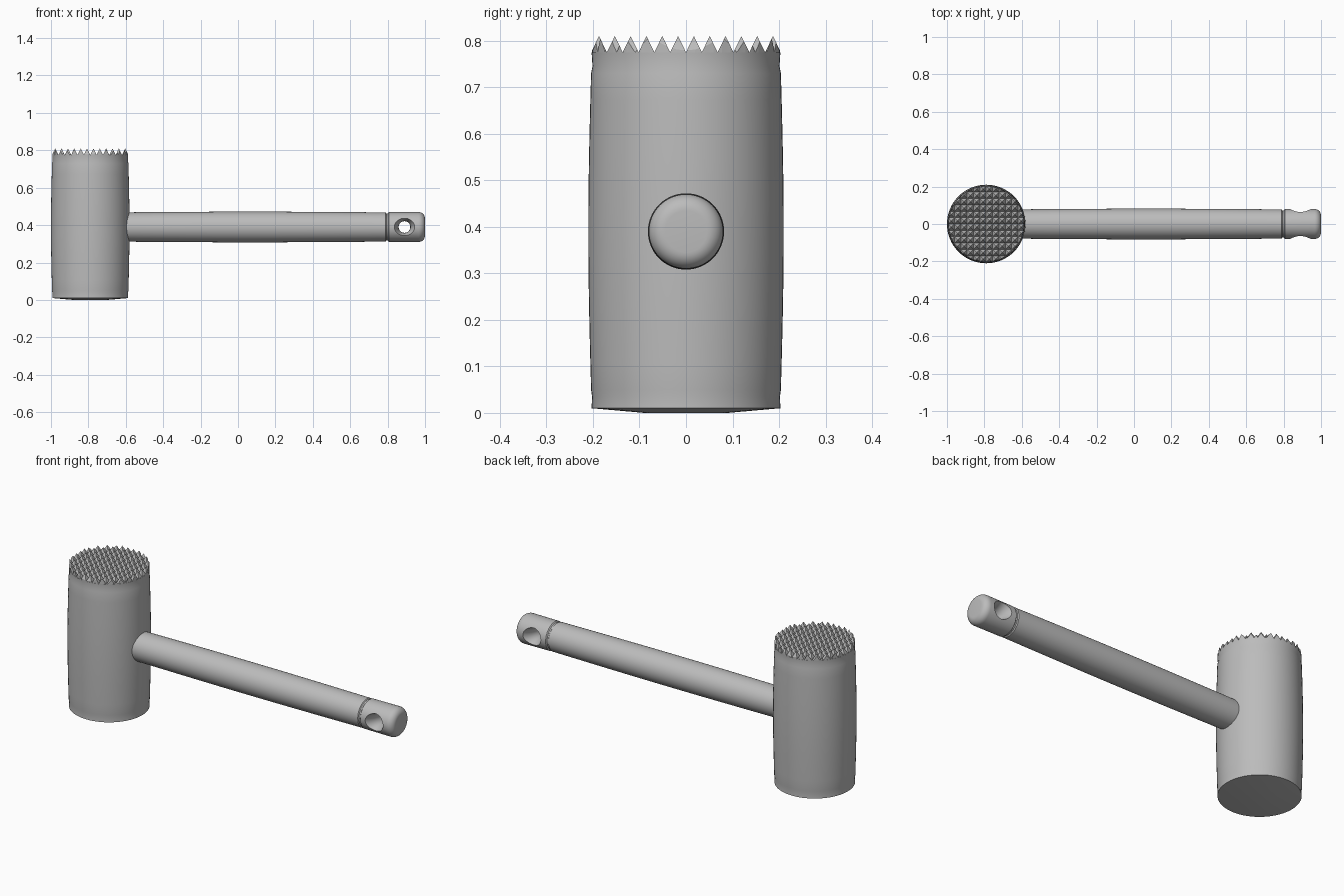
import bpy, bmesh, math
from mathutils import Matrix

cube = bpy.data.objects.get("Cube")
if cube:
    bpy.data.objects.remove(cube, do_unlink=True)

steel = bpy.data.materials.new("brushed_grey")
steel.use_nodes = True
GREY = (0.5, 0.5, 0.5, 1)
steel.diffuse_color = GREY
steel.node_tree.nodes["Principled BSDF"].inputs["Base Color"].default_value = GREY

HEAD_X, AXIS_Z, HOLE_X = -0.79, 0.39, 0.89


def finish(name, bm):
    bmesh.ops.recalc_face_normals(bm, faces=bm.faces)
    mesh = bpy.data.meshes.new(name)
    bm.to_mesh(mesh)
    bm.free()
    mesh.materials.append(steel)
    obj = bpy.data.objects.new(name, mesh)
    bpy.context.collection.objects.link(obj)
    return obj


def lathe(name, profile, turn, steps=64):
    """Closed solid of (radius, height) rings about z, then turned into place."""
    bm = bmesh.new()
    rings = []
    for r, h in profile:
        rings.append([bm.verts.new((r * math.cos(a), r * math.sin(a), h))
                      for a in (math.tau * i / steps for i in range(steps))])
    for low, high in zip(rings, rings[1:]):
        for i in range(steps):
            j = (i + 1) % steps
            bm.faces.new((low[i], low[j], high[j], high[i]))
    bm.faces.new(rings[0])
    bm.faces.new(rings[-1])
    bmesh.ops.transform(bm, matrix=turn, verts=bm.verts)
    return finish(name, bm)


def boolean(obj, cutter, operation):
    mod = obj.modifiers.new(operation.lower(), 'BOOLEAN')
    mod.operation = operation
    mod.solver = 'EXACT'
    mod.object = cutter
    cutter.hide_render = True
    cutter.hide_set(True)
    bpy.context.view_layer.objects.active = obj
    bpy.ops.object.modifier_apply(modifier=mod.name)
    bpy.data.objects.remove(cutter, do_unlink=True)


def smooth(obj, degrees):
    bpy.ops.object.select_all(action='DESELECT')
    obj.select_set(True)
    bpy.context.view_layer.objects.active = obj
    bpy.ops.object.shade_smooth_by_angle(angle=math.radians(degrees))


# Barrel-shaped head with a shallow domed striking face
at_head = Matrix.Translation((HEAD_X, 0, 0))
barrel = [(0.204 + 0.006 * math.sin(math.pi * i / 12), 0.05 + 0.68 * i / 12)
          for i in range(13)]
head = lathe("head", [(0.09, 0), (0.203, 0.01), (0.202, 0.035)] + barrel
             + [(0.201, 0.745), (0.203, 0.775)], at_head)
smooth(head, 25)

# Tenderising face: square pyramids trimmed to the round head
PITCH, COUNT, BASE, TIP = 0.034, 14, 0.775, 0.81
bm = bmesh.new()
half = PITCH * COUNT / 2
grid = [[bm.verts.new((HEAD_X - half + i * PITCH, j * PITCH - half, BASE))
         for j in range(COUNT + 1)] for i in range(COUNT + 1)]
for i in range(COUNT):
    for j in range(COUNT):
        corners = [grid[i][j], grid[i + 1][j], grid[i + 1][j + 1], grid[i][j + 1]]
        tip = bm.verts.new((HEAD_X - half + (i + 0.5) * PITCH,
                            (j + 0.5) * PITCH - half, TIP))
        for k in range(4):
            bm.faces.new((corners[k], corners[(k + 1) % 4], tip))
border = [e for e in bm.edges if e.is_boundary]
skirt = bmesh.ops.extrude_edge_only(bm, edges=border)["geom"]
bmesh.ops.translate(bm, vec=(0, 0, -0.05),
                    verts=[g for g in skirt if isinstance(g, bmesh.types.BMVert)])
bmesh.ops.holes_fill(bm, edges=[e for e in bm.edges if e.is_boundary])
spikes = finish("spiked_face", bm)
trim = lathe("spike_trim", [(0.202, 0.765), (0.202, 0.85)], at_head)
boolean(spikes, trim, 'INTERSECT')

# Handle with a gentle swell, a groove and a rounded end
swell = [(0.078 + 0.004 * math.sin(math.pi * i / 10), -0.65 + 1.43 * i / 10)
         for i in range(11)]
groove = [(0.078, 0.789), (0.073, 0.793), (0.073, 0.801), (0.079, 0.806)]
R = 0.035
rounded = [(0.08 - R + R * math.cos(a), 1 - R + R * math.sin(a))
           for a in (math.pi / 2 * i / 8 for i in range(9))]
along_x = Matrix.Translation((0, 0, AXIS_Z)) @ Matrix.Rotation(math.pi / 2, 4, 'Y')
handle = lathe("handle", swell + groove + rounded, along_x)

# Flared hanging hole through the end
flare = [(0.031 + 0.024 * (abs(h) / 0.08) ** 2, h)
         for h in (-0.1 + 0.2 * i / 16 for i in range(17))]
along_y = (Matrix.Translation((HOLE_X, 0, AXIS_Z))
           @ Matrix.Rotation(math.pi / 2, 4, 'X'))
boolean(handle, lathe("hole_cutter", flare, along_y, 40), 'DIFFERENCE')
smooth(handle, 35)
